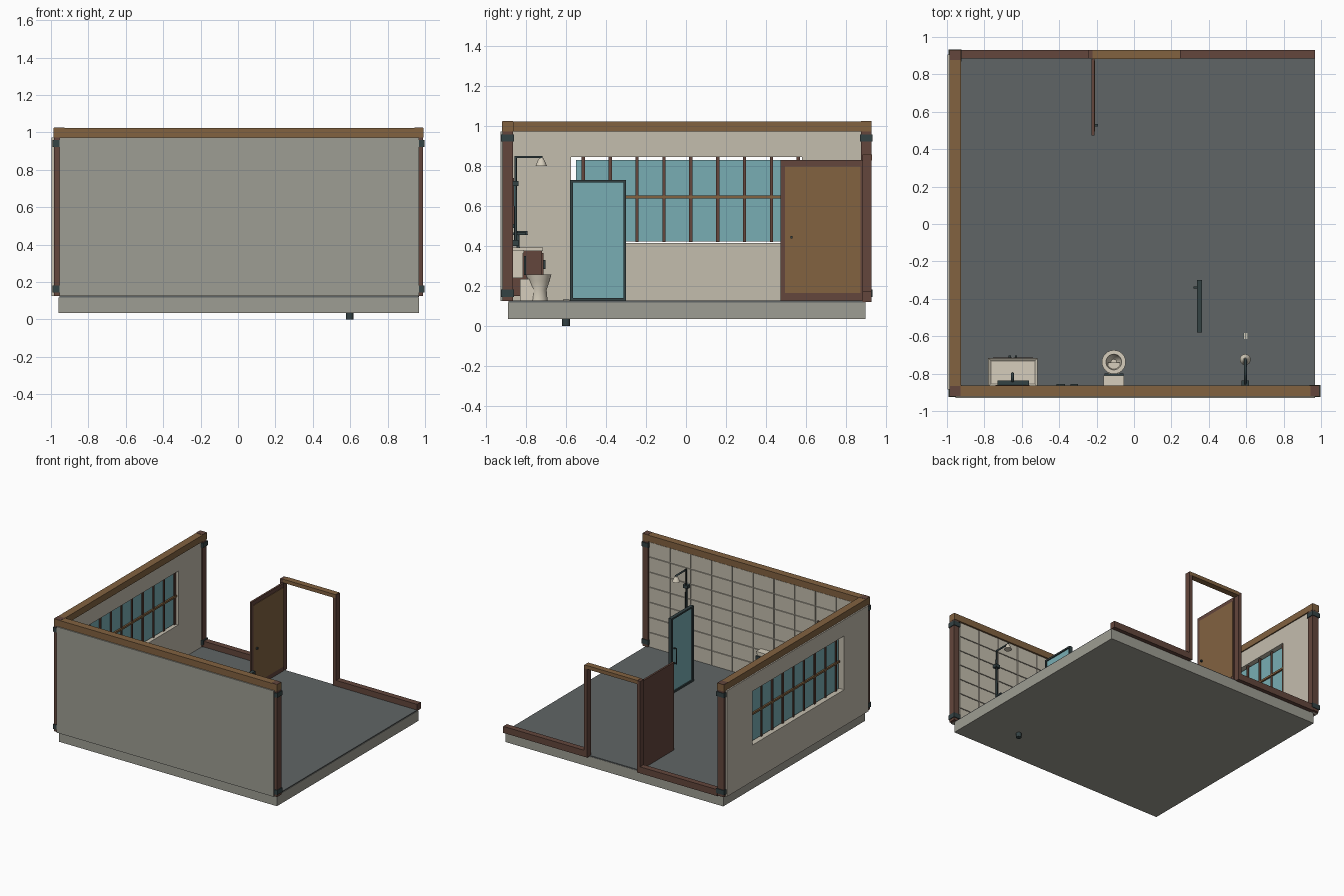
import bpy, bmesh, math
from mathutils import Vector

if "Cube" in bpy.data.objects:
    bpy.data.objects.remove(bpy.data.objects["Cube"])


def mat(name, r, g, b):
    m = bpy.data.materials.new(name)
    lin = [(c / 255 / 12.92) if c < 11 else ((c / 255 + 0.055) / 1.055) ** 2.4 for c in (r, g, b)]
    m.diffuse_color = (*lin, 1)
    m.use_nodes = True
    m.node_tree.nodes["Principled BSDF"].inputs["Base Color"].default_value = m.diffuse_color
    return m


CONCRETE = mat("concrete", 158, 157, 147)
PLASTER = mat("beige plaster", 196, 189, 174)
FLOOR = mat("slate floor", 96, 101, 102)
OCHRE = mat("light wood", 130, 98, 64)
BROWN = mat("dark wood", 99, 70, 60)
METAL = mat("dark metal", 52, 66, 68)
GLASS = mat("teal glass", 120, 174, 180)
CERAMIC = mat("ceramic", 214, 206, 188)


def finish(name, bm, m, smooth=False):
    bmesh.ops.recalc_face_normals(bm, faces=bm.faces)
    me = bpy.data.meshes.new(name)
    bm.to_mesh(me)
    bm.free()
    ob = bpy.data.objects.new(name, me)
    bpy.context.collection.objects.link(ob)
    me.materials.append(m)
    if smooth:
        bpy.ops.object.select_all(action='DESELECT')
        ob.select_set(True)
        bpy.context.view_layer.objects.active = ob
        bpy.ops.object.shade_smooth_by_angle(angle=math.radians(40))
    return ob


def add_box(bm, x, y, z):
    vs = bmesh.ops.create_cube(bm, size=1)["verts"]
    for v in vs:
        v.co = Vector([(a + b) / 2 + c * (b - a) for (a, b), c in zip((x, y, z), v.co)])


def boxes(name, m, *dims):
    bm = bmesh.new()
    for d in dims:
        add_box(bm, *d)
    return finish(name, bm, m)


def lathe(name, m, profile, loc, seg=24, sy=1):
    bm = bmesh.new()
    rings = [[bm.verts.new((loc[0] + r * math.cos(2 * math.pi * i / seg),
                            loc[1] + sy * r * math.sin(2 * math.pi * i / seg), loc[2] + z))
              for i in range(seg)] for r, z in profile]
    for a, b in zip(rings, rings[1:]):
        for i in range(seg):
            bm.faces.new((a[i], a[(i + 1) % seg], b[(i + 1) % seg], b[i]))
    bm.faces.new(rings[0])
    bm.faces.new(rings[-1])
    return finish(name, bm, m, True)


def pipe(name, m, pts, r):
    cu = bpy.data.curves.new(name, 'CURVE')
    cu.dimensions = '3D'
    cu.bevel_depth, cu.bevel_resolution, cu.use_fill_caps = r, 2, True
    sp = cu.splines.new('POLY')
    sp.points.add(len(pts) - 1)
    for p, c in zip(sp.points, pts):
        p.co = (*c, 1)
    cu.materials.append(m)
    ob = bpy.data.objects.new(name, cu)
    bpy.context.collection.objects.link(ob)
    return ob


# Floor slab with dark floor surface
boxes("floor_slab", CONCRETE, ((-0.96, 0.968), (-0.89, 0.90), (0.035, 0.118)))
boxes("floor_surface", FLOOR, ((-0.955, 0.965), (-0.888, 0.898), (0.115, 0.126)))

# Front wall with tiled inside
boxes("front_wall", CONCRETE, ((-0.955, 0.967), (-0.93, -0.878), (0.125, 0.972)))
cols, rows, g = 11, 7, 0.003
x0, x1, z0, z1 = -1.0, 0.97, 0.126, 0.97
tw, th = 0.184, (z1 - z0) / rows
tiles = []
for i in range(cols):
    a, b = max(-0.93, x0 - 0.09 + i * tw), min(0.945, x0 - 0.09 + (i + 1) * tw)
    for j in range(rows):
        tiles.append(((a + g, b - g), (-0.88, -0.87), (z0 + j * th + g, z0 + (j + 1) * th - g)))
boxes("wall_tiles", PLASTER, *tiles)

# Left wall with window opening
wall = boxes("left_wall", PLASTER, ((-0.997, -0.935), (-0.885, 0.905), (0.125, 0.972)))
cutter = boxes("window_cutter", PLASTER, ((-1.1, -0.8), (-0.575, 0.58), (0.415, 0.845)))
mod = wall.modifiers.new("opening", 'BOOLEAN')
mod.operation, mod.solver, mod.object = 'DIFFERENCE', 'EXACT', cutter
bpy.context.view_layer.objects.active = wall
bpy.ops.object.modifier_apply(modifier="opening")
bpy.data.objects.remove(cutter)

# Window
boxes("window_glass", GLASS, ((-0.964, -0.958), (-0.55, 0.555), (0.423, 0.83)))
bars = [((-0.972, -0.95), (y - 0.008, y + 0.008), (0.42, 0.845))
        for y in (-0.514 + 0.1345 * k for k in range(9))]
boxes("window_bars", BROWN, *bars)
boxes("window_rail", OCHRE, ((-0.977, -0.945), (-0.55, 0.585), (0.637, 0.652)))

# Corner posts with metal bands
for n, x, y in (("front_left", (-0.985, -0.927), (-0.92, -0.866)),
                ("front_right", (0.943, 0.99), (-0.92, -0.866)),
                ("back_left", (-0.985, -0.927), (0.876, 0.928))):
    boxes(n + "_post", BROWN, (x, y, (0.125, 1.026)))
    e = 0.006
    boxes(n + "_bands", METAL, *[((x[0] - e, x[1] + e), (y[0] - e, y[1] + e), z)
                                 for z in ((0.145, 0.182), (0.922, 0.958))])

# Top beams
boxes("front_beam", OCHRE, ((-0.986, 0.991), (-0.921, -0.863), (0.972, 1.024)))
boxes("left_beam", OCHRE, ((-0.986, -0.926), (-0.863, 0.929), (0.972, 1.024)))

# Back sill and door frame
boxes("back_sill", BROWN, ((-0.927, -0.245), (0.884, 0.93), (0.12, 0.172)),
      ((0.25, 0.967), (0.884, 0.93), (0.12, 0.172)))
boxes("door_posts", BROWN, ((-0.245, -0.218), (0.884, 0.93), (0.12, 0.855)),
      ((0.223, 0.25), (0.884, 0.93), (0.12, 0.855)))
boxes("door_header", OCHRE, ((-0.222, 0.245), (0.883, 0.931), (0.828, 0.857)))

# Open door
boxes("door", BROWN, ((-0.226, -0.211), (0.473, 0.883), (0.128, 0.83)))
boxes("door_panel", OCHRE, ((-0.213, -0.208), (0.495, 0.873), (0.165, 0.798)))
boxes("door_knob", METAL, ((-0.21, -0.192), (0.522, 0.534), (0.438, 0.45)))

# Shower screen
f = (0.337, 0.364)
boxes("screen_frame", METAL, (f, (-0.58, -0.566), (0.126, 0.73)), (f, (-0.314, -0.3), (0.126, 0.73)),
      (f, (-0.566, -0.314), (0.126, 0.14)), (f, (-0.566, -0.314), (0.717, 0.73)))
boxes("screen_glass", GLASS, ((0.347, 0.355), (-0.567, -0.313), (0.139, 0.718)))
pipe("screen_handle", METAL, [(0.345, -0.34, 0.36), (0.322, -0.34, 0.36),
                              (0.322, -0.34, 0.48), (0.345, -0.34, 0.48)], 0.006)

# Shower column and head
pipe("shower_column", METAL, [(0.595, -0.853, 0.40), (0.595, -0.853, 0.845), (0.595, -0.725, 0.845),
                              (0.595, -0.725, 0.83)], 0.008)
boxes("shower_brackets", METAL, ((0.575, 0.615), (-0.872, -0.838), (0.70, 0.725)),
      ((0.575, 0.615), (-0.872, -0.838), (0.40, 0.43)), ((0.588, 0.602), (-0.845, -0.8), (0.455, 0.468)))
lathe("shower_head", CERAMIC, [(0.01, 0.84), (0.015, 0.832), (0.029, 0.80)], (0.595, -0.725, 0))
boxes("drain_grate", CERAMIC, ((0.585, 0.61), (-0.615, -0.583), (0.12, 0.129)))
boxes("drain_bars", METAL, *[((x, x + 0.004), (-0.615, -0.583), (0.12, 0.131)) for x in (0.585, 0.596, 0.606)])
lathe("drain_pipe", METAL, [(0.02, 0.0), (0.02, 0.04)], (0.597, -0.6, 0), 16)

# Vanity cabinet
boxes("vanity_cabinet", BROWN, ((-0.765, -0.53), (-0.872, -0.722), (0.15, 0.376)))
boxes("vanity_doors", BROWN, ((-0.755, -0.652), (-0.723, -0.714), (0.165, 0.365)),
      ((-0.643, -0.54), (-0.723, -0.714), (0.165, 0.365)))
boxes("vanity_handles", METAL, *[((x, x + 0.012), (-0.716, -0.703), (0.285, 0.33)) for x in (-0.67, -0.637)])

# Counter with sunken basin
bm = bmesh.new()
add_box(bm, (-0.78, -0.515), (-0.87, -0.716), (0.374, 0.392))
top = max(bm.faces, key=lambda q: q.calc_center_median().z)
bmesh.ops.inset_region(bm, faces=[top], thickness=0.022)
for v in top.verts:
    v.co.z -= 0.012
finish("basin_counter", bm, CERAMIC)
boxes("backsplash_shelf", METAL, ((-0.73, -0.562), (-0.872, -0.836), (0.455, 0.468)))
pipe("tap", METAL, [(-0.65, -0.84, 0.38), (-0.65, -0.84, 0.47), (-0.65, -0.8, 0.47),
                    (-0.65, -0.8, 0.455)], 0.008)

# Wall mirror and towel holder
boxes("mirror_frame", BROWN, ((-0.74, -0.56), (-0.872, -0.86), (0.50, 0.74)))
boxes("mirror_glass", GLASS, ((-0.725, -0.575), (-0.862, -0.857), (0.515, 0.725)))
boxes("towel_holder", METAL, ((-0.415, -0.37), (-0.872, -0.855), (0.49, 0.51)),
      ((-0.34, -0.30), (-0.872, -0.855), (0.49, 0.51)))

# Toilet
boxes("toilet_tank", CERAMIC, ((-0.157, -0.058), (-0.872, -0.815), (0.24, 0.365)),
      ((-0.162, -0.053), (-0.872, -0.81), (0.365, 0.38)))
boxes("toilet_foot", CERAMIC, ((-0.14, -0.075), (-0.83, -0.74), (0.126, 0.235)))
lathe("toilet_bowl", CERAMIC, [(0.045, 0.126), (0.04, 0.18), (0.055, 0.225), (0.06, 0.245), (0.064, 0.258),
                               (0.042, 0.258), (0.034, 0.22), (0.015, 0.20)], (-0.108, -0.738, 0))
boxes("toilet_lid", METAL, ((-0.158, -0.057), (-0.812, -0.8), (0.255, 0.35)))
